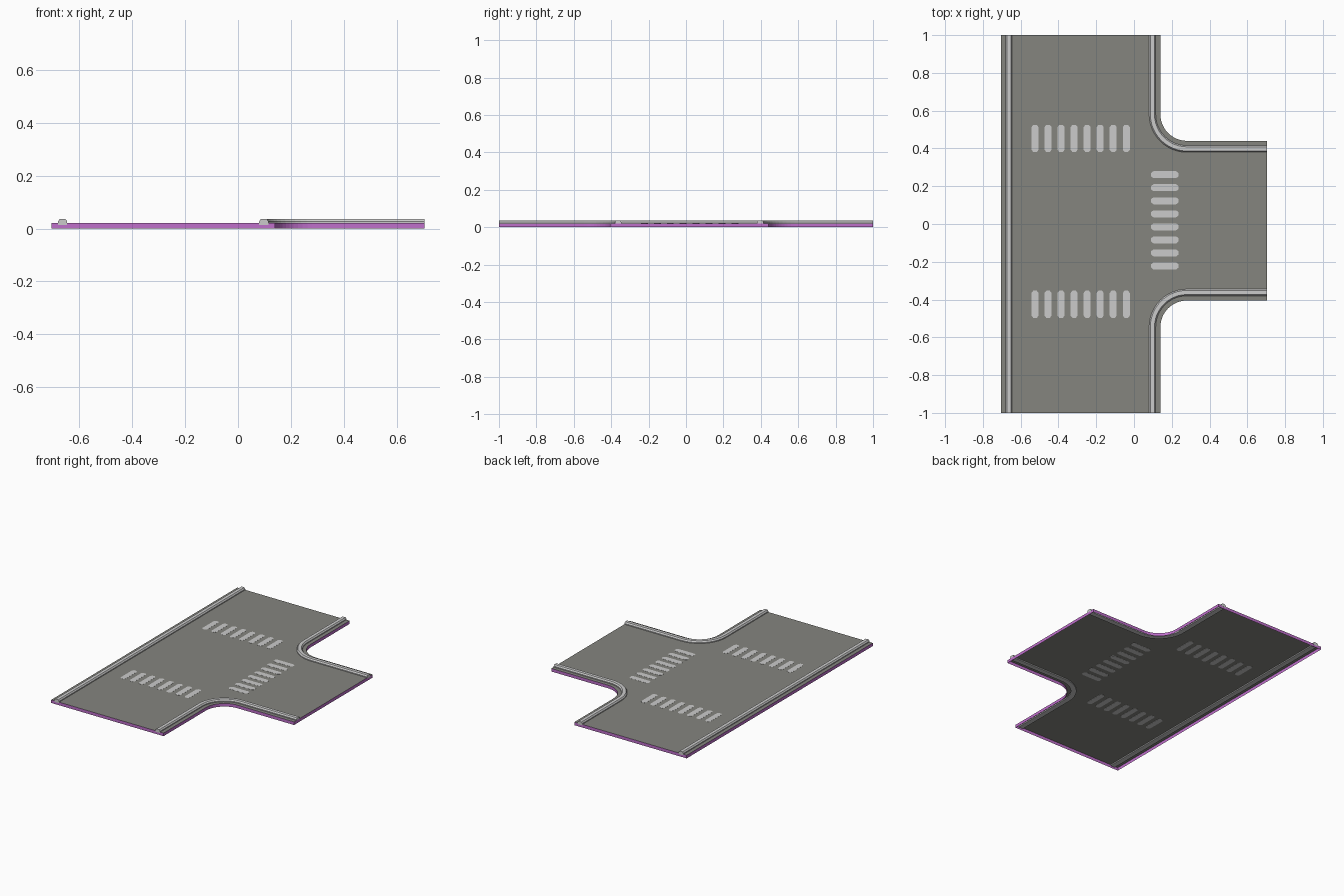
import bpy, bmesh, math

if "Cube" in bpy.data.objects:
    bpy.data.objects.remove(bpy.data.objects["Cube"])

MID_X, MID_Y = -0.2825, 0.0175      # centre lines of main road and side road
HALF, END_X = 0.4225, 0.705         # half road width, end of side road
ROAD_Z, CURB_LOW, CURB_TOP = 0.021, 0.014, 0.036
R = 0.14                            # radius of the inside corners
CX, CY = 0.28, 0.5625               # corner arc centre (y relative to MID_Y)
SEG = 12


def material(name, rgb):
    m = bpy.data.materials.new(name)
    m.diffuse_color = (*rgb, 1)
    m.use_nodes = True
    m.node_tree.nodes["Principled BSDF"].inputs["Base Color"].default_value = m.diffuse_color
    return m


asphalt = material("asphalt grey", (0.235, 0.235, 0.212))
pale = material("pale concrete", (0.60, 0.60, 0.60))
purple = material("purple edge", (0.52, 0.16, 0.60))


def finish(bm, name, mats):
    me = bpy.data.meshes.new(name)
    bm.to_mesh(me)
    bm.free()
    for m in mats:
        me.materials.append(m)
    ob = bpy.data.objects.new(name, me)
    bpy.context.collection.objects.link(ob)
    return ob


def corner(s, inset, end_y):
    """Path (point, normal) from main road end around a corner to side road end."""
    r = R + inset
    path = [((CX - r, s * end_y), (-1, 0))]
    for i in range(SEG + 1):
        a = math.pi + i / SEG * math.pi / 2
        n = (math.cos(a), s * math.sin(a))
        path.append(((CX + r * n[0], MID_Y + s * CY + r * n[1]), n))
    path.append(((END_X, MID_Y + s * (CY - r)), (0, -s)))
    return path


# road surface with an open-bottomed purple skirt
edge = 0.9995
outline = [(-END_X, edge), (-END_X, -edge)]
outline += [p for p, n in corner(-1, 0, edge)]
outline += [p for p, n in reversed(corner(1, 0, edge))]
bm = bmesh.new()
top = [bm.verts.new((x, y, ROAD_Z)) for x, y in outline]
low = [bm.verts.new((x, y, 0)) for x, y in outline]
bm.faces.new(top)
for i in range(len(top)):
    j = (i + 1) % len(top)
    bm.faces.new((low[i], low[j], top[j], top[i])).material_index = 1
bmesh.ops.triangulate(bm, faces=[f for f in bm.faces if len(f.verts) > 4])
finish(bm, "road_slab", [asphalt, purple])


# curbs: bevelled profile swept along each road side
PROFILE = [(-0.0175, CURB_LOW), (0.0175, CURB_LOW), (0.0175, 0.027),
           (0.011, CURB_TOP), (-0.011, CURB_TOP), (-0.0175, 0.027)]


def curb(name, path):
    bm = bmesh.new()
    rings = [[bm.verts.new((p[0] + n[0] * o, p[1] + n[1] * o, z)) for o, z in PROFILE]
             for p, n in path]
    k = len(PROFILE)
    for a, b in zip(rings, rings[1:]):
        for i in range(k):
            j = (i + 1) % k
            bm.faces.new((a[i], a[j], b[j], b[i]))
    bm.faces.new(rings[0])
    bm.faces.new(rings[-1])
    bmesh.ops.recalc_face_normals(bm, faces=bm.faces)
    finish(bm, name, [pale])


INSET = 0.0425
left_x = -END_X + INSET
curb("straight_curb", [((left_x, -1), (1, 0)), ((left_x, 1), (1, 0))])
curb("back_corner_curb", corner(1, INSET, 1))
curb("front_corner_curb", corner(-1, INSET, 1))


# crosswalk stripes: thin octagonal plates seen from both sides of the road sheet
def crosswalk(name, cx, cy, along_x):
    bm = bmesh.new()
    w, h = 0.0185, 0.072
    shape = [(-w, -h + 0.012), (-w * 0.5, -h), (w * 0.5, -h), (w, -h + 0.012),
             (w, h - 0.012), (w * 0.5, h), (-w * 0.5, h), (-w, h - 0.012)]
    for i in range(8):
        d = (i - 3.5) * 0.069
        pts = [(u + d, v) for u, v in shape]
        if not along_x:
            pts = [(v, u) for u, v in pts]
        f = bm.faces.new([bm.verts.new((cx + x, cy + y, ROAD_Z - 0.0007)) for x, y in pts])
        ext = bmesh.ops.extrude_face_region(bm, geom=[f], use_keep_orig=True)
        for v in ext["geom"]:
            if isinstance(v, bmesh.types.BMVert):
                v.co.z += 0.0014
    bmesh.ops.recalc_face_normals(bm, faces=bm.faces)
    finish(bm, name, [pale])


crosswalk("back_crosswalk", MID_X, 0.453, True)
crosswalk("front_crosswalk", MID_X, -0.425, True)
crosswalk("side_crosswalk", 0.163, MID_Y + 0.002, False)
